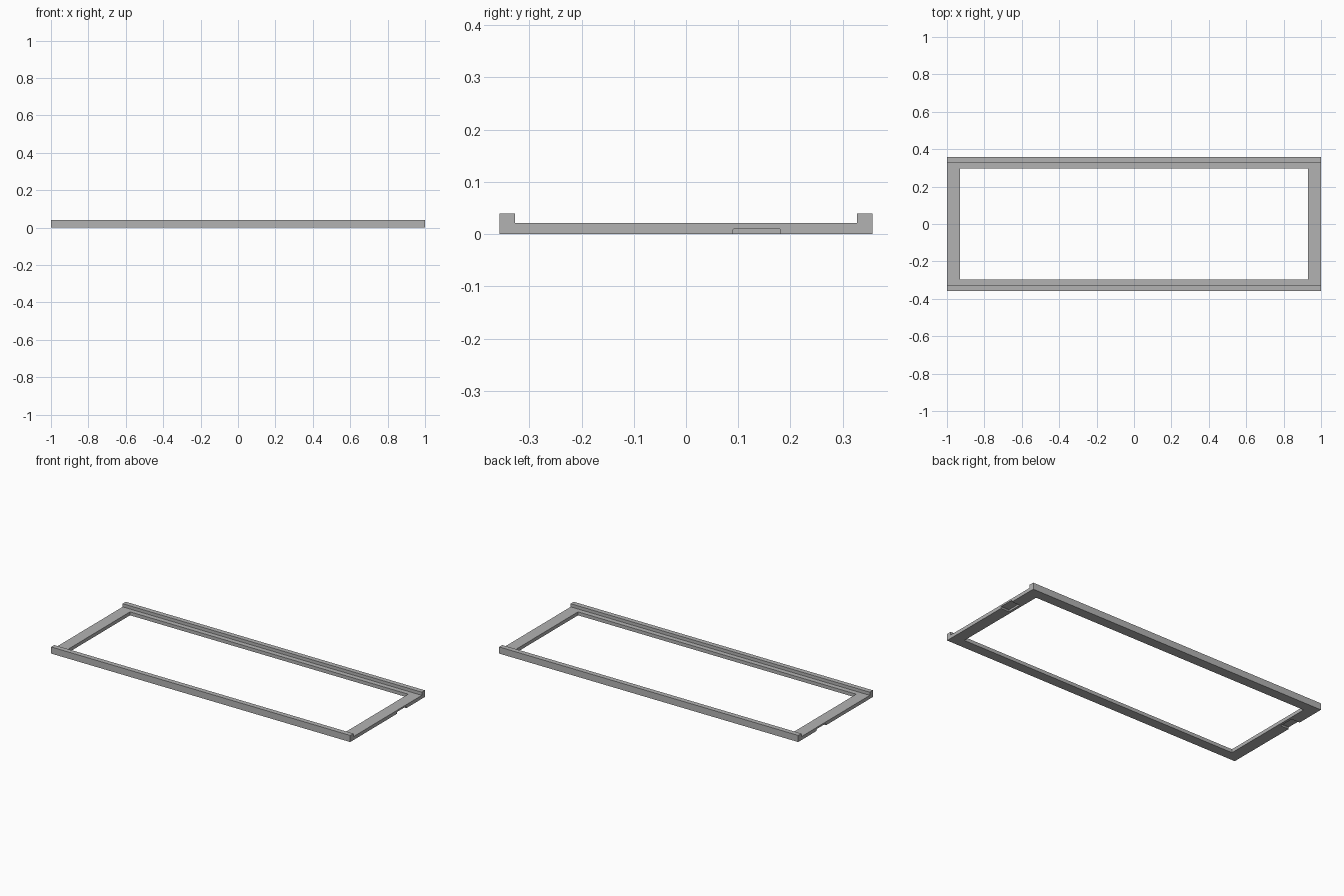
import bpy
import bmesh

cube = bpy.data.objects.get("Cube")
if cube:
    bpy.data.objects.remove(cube, do_unlink=True)

HALF_X, HALF_Y = 1.0, 0.357
OPEN_X, OPEN_Y = 0.93, 0.297
BASE_Z, RAIL_Z, RAIL_W = 0.021, 0.04, 0.03

grey = bpy.data.materials.new("plain grey")
grey.use_nodes = True
colour = (0.45, 0.45, 0.45, 1)
grey.diffuse_color = colour
grey.node_tree.nodes["Principled BSDF"].inputs["Base Color"].default_value = colour


def prism(name, profile, axis, start, end):
    """Extrude a closed profile of 3D points along one axis."""
    bm = bmesh.new()
    points = []
    for a, b in profile:
        p = [a, b]
        p.insert(axis, start)
        points.append(bm.verts.new(p))
    face = bm.faces.new(points)
    moved = bmesh.ops.extrude_face_region(bm, geom=[face])["geom"]
    shift = [0, 0, 0]
    shift[axis] = end - start
    bmesh.ops.translate(bm, vec=shift,
                        verts=[v for v in moved if isinstance(v, bmesh.types.BMVert)])
    bmesh.ops.recalc_face_normals(bm, faces=bm.faces)
    mesh = bpy.data.meshes.new(name)
    bm.to_mesh(mesh)
    bm.free()
    obj = bpy.data.objects.new(name, mesh)
    bpy.context.collection.objects.link(obj)
    mesh.materials.append(grey)
    return obj


def cut(target, cutter):
    mod = target.modifiers.new(cutter.name, "BOOLEAN")
    mod.operation = "DIFFERENCE"
    mod.solver = "EXACT"
    mod.object = cutter
    cutter.hide_render = True
    cutter.hide_viewport = True
    cutter.display_type = "WIRE"


# Channel section with a raised lip along each long side
lip = HALF_Y - RAIL_W
section = [(-HALF_Y, 0), (HALF_Y, 0), (HALF_Y, RAIL_Z), (lip, RAIL_Z),
           (lip, BASE_Z), (-lip, BASE_Z), (-lip, RAIL_Z), (-HALF_Y, RAIL_Z)]
frame = prism("frame", section, 0, -HALF_X, HALF_X)

# Rectangular central opening
opening = [(-OPEN_X, -OPEN_Y), (OPEN_X, -OPEN_Y), (OPEN_X, OPEN_Y), (-OPEN_X, OPEN_Y)]
cut(frame, prism("opening_cutter", opening, 2, -0.1, 0.1))

# Shallow pocket under each end bar, with softened upper corners
notch = [(0.09, -0.02), (0.18, -0.02), (0.18, 0.009), (0.178, 0.011),
         (0.092, 0.011), (0.09, 0.009)]
for name, side in (("left", 1), ("right", -1)):
    cut(frame, prism(name + "_notch_cutter", notch, 0, side * 0.945, side * 1.05))
